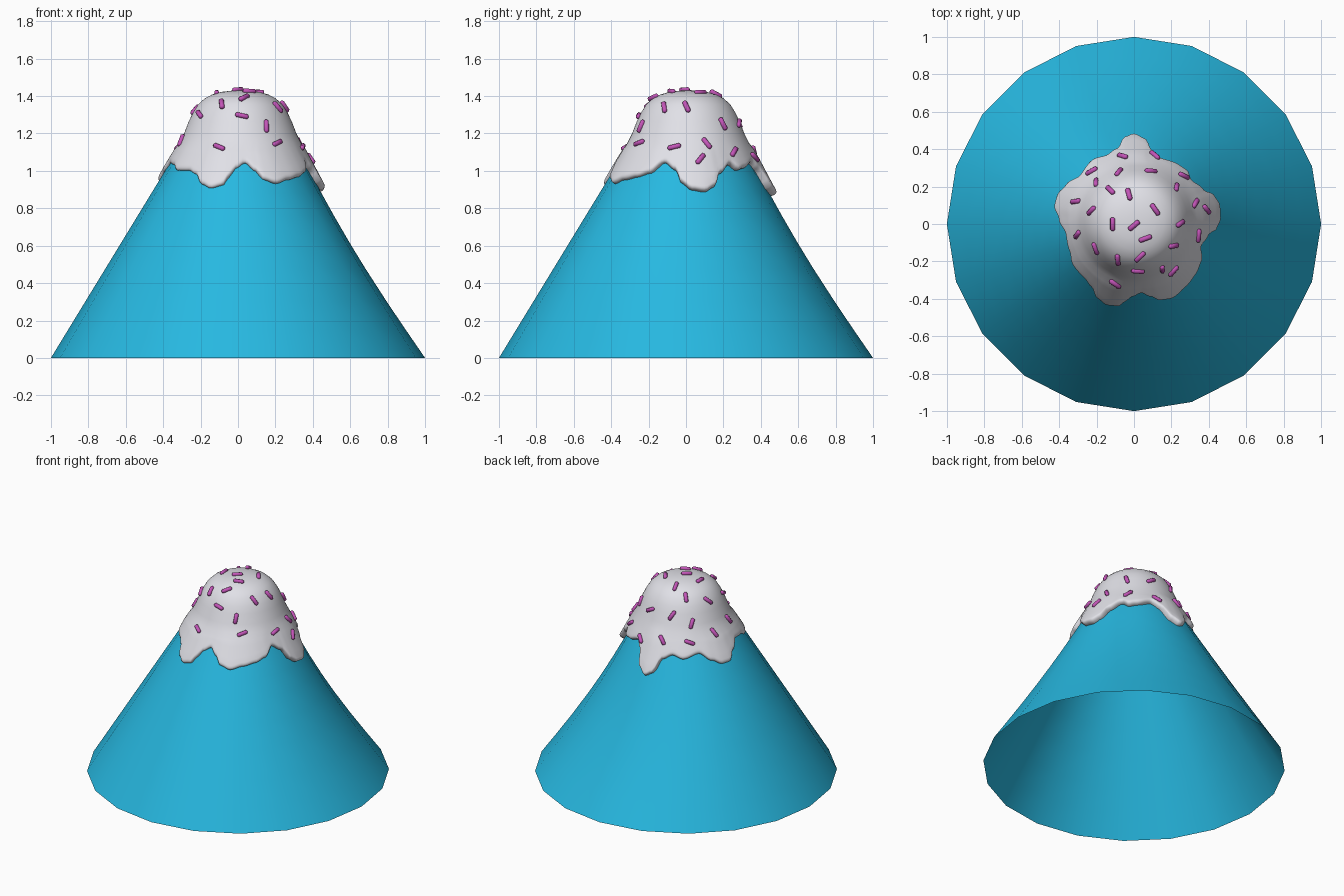
import bpy, bmesh, math
from mathutils import Vector, Matrix
from mathutils.bvhtree import BVHTree

if "Cube" in bpy.data.objects:
    bpy.data.objects.remove(bpy.data.objects["Cube"])


def material(name, rgb):
    m = bpy.data.materials.new(name)
    m.diffuse_color = (*rgb, 1)
    m.use_nodes = True
    m.node_tree.nodes["Principled BSDF"].inputs["Base Color"].default_value = m.diffuse_color
    return m


def finish(bm, name, mat):
    bmesh.ops.recalc_face_normals(bm, faces=bm.faces)
    me = bpy.data.meshes.new(name)
    bm.to_mesh(me)
    bm.free()
    me.materials.append(mat)
    for p in me.polygons:
        p.use_smooth = True
    ob = bpy.data.objects.new(name, me)
    bpy.context.collection.objects.link(ob)
    return ob


def skin(rings, apex):
    """Loft closed rings of points, top ring closed to an apex point."""
    bm = bmesh.new()
    rows = [[bm.verts.new(p) for p in ring] for ring in rings]
    top = bm.verts.new(apex)
    n = len(rows[0])
    for i in range(n):
        j = (i + 1) % n
        bm.faces.new((top, rows[0][i], rows[0][j]))
        for a, b in zip(rows, rows[1:]):
            bm.faces.new((a[i], b[i], b[j], a[j]))
    return bm


def cone_r(t, z):
    # straight slope, slightly hollow towards +x +y
    hollow = 0.04 * math.sin(math.pi * min(z / 1.1, 1)) * max(0, math.cos(t - math.pi / 4))
    return 1 - 0.61 * z - hollow


def polar(t, r, z):
    return (r * math.cos(t), r * math.sin(t), z)


# Lower edge of the icing: (angle in degrees, height)
EDGE = [(4, .895), (13, .885), (20, .91), (26, .98), (38, 1.03), (45, 1.0), (52, 1.01),
        (68, 1.04), (76, 1.0), (83, .90), (90, .865), (96, .89), (102, .98), (112, 1.01),
        (122, .99), (138, 1.02), (150, .97), (159, .94), (167, .94), (176, .99), (188, 1.04),
        (203, 1.03), (214, 1.0), (228, 1.0), (236, .98), (244, .925), (251, .905), (259, .92),
        (264, .97), (268, 1.01), (276, 1.04), (283, 1.0), (289, .95), (298, .93), (309, .95),
        (321, .965), (331, .985), (342, 1.04), (352, 1.0), (357, .93), (364, .895)]


def edge_z(deg):
    if deg < 4:
        deg += 360
    for (a, za), (b, zb) in zip(EDGE, EDGE[1:]):
        if a <= deg <= b:
            f = (deg - a) / (b - a)
            return za + (zb - za) * f * f * (3 - 2 * f)


blue = material("sky blue", (0.02, 0.48, 0.75))
white = material("icing white", (0.75, 0.75, 0.80))
pink = material("sprinkle pink", (0.55, 0.09, 0.48))

# Hollow 20-sided cone, open at the base
ang20 = [math.radians(18 * i) for i in range(20)]
levels = [1.34, 1.2, 1.0, 0.88, 0.76, 0.62, 0.48, 0.3, 0.15, 0]
finish(skin([[polar(t, cone_r(t, z), z) for t in ang20] for z in levels], (0, 0, 1.37)),
       "cone", blue)

# Icing cap: dome rings, then drips following the cone down to a rounded lip
N = 180
DOME = [(.05, 1.428), (.10, 1.422), (.15, 1.408), (.19, 1.387), (.225, 1.355),
        (.253, 1.31), (.275, 1.265), (.30, 1.20), (.325, 1.15)]
S = 0.012
rings = [[(r * math.cos(math.radians(i * 360 / N)) + S, r * math.sin(math.radians(i * 360 / N)) + S, z)
          for i in range(N)] for r, z in DOME]
drip = [[] for _ in range(11)]
for i in range(N):
    deg = i * 360 / N
    t = math.radians(deg)
    zb = edge_z(deg)
    off = 0.026 + 0.008 * (math.cos(t) + math.sin(t)) + 0.06 * (1.04 - zb)
    lip = zb + 0.035
    for k in range(5):
        z = 1.11 + (lip - 1.11) * k / 4
        drip[k].append(polar(t, cone_r(t, z) + off, z))
    for k in range(1, 7):
        a = math.radians(15 * k)
        z = lip - 0.035 * math.sin(a)
        drip[4 + k].append(polar(t, cone_r(t, z) + (off + 0.012) * math.cos(a) - 0.012, z))
bm = skin(rings + drip, (S, S, 1.43))
bmesh.ops.recalc_face_normals(bm, faces=bm.faces)
tree = BVHTree.FromBMesh(bm)
finish(bm, "icing", white)

# Sprinkles: (x, y, heading in degrees seen from above)
SPRINKLES = [(-.06, .36, -15), (.11, .365, -40), (.09, .28, -5), (.265, .255, -25),
             (-.08, .275, 50), (-.225, .28, 30), (-.20, .22, 90), (-.125, .18, -45),
             (-.027, .158, -75), (.225, .195, 80), (-.31, .12, 10), (-.225, .07, 45),
             (-.113, 0, 90), (.112, .077, -55), (0, -.008, 40), (.245, .003, 35),
             (.325, .11, 60), (.385, .077, -50), (.06, -.077, 20), (-.30, -.056, 55),
             (-.203, -.13, -70), (-.086, -.19, -85), (.032, -.174, 45), (.21, -.115, 10),
             (.342, -.062, 85), (.021, -.249, -5), (.15, -.238, -85), (.209, -.249, 50),
             (-.10, -.318, -35)]
bm = bmesh.new()
R, HALF = 0.0135, 0.036
CAPSULE = [(0.45 * R, -HALF), (R, -HALF + 0.007), (R, HALF - 0.007), (0.45 * R, HALF)]
for x, y, h in SPRINKLES:
    hit, nor, _, _ = tree.ray_cast(Vector((x, y, 3)), Vector((0, 0, -1)))
    if hit is None:
        continue
    c, s = math.cos(math.radians(h)), math.sin(math.radians(h))
    axis = Vector((c, s, -(nor.x * c + nor.y * s) / nor.z)).normalized()
    side = nor.cross(axis).normalized()
    rows = []
    for r, d in CAPSULE:
        rows.append([bm.verts.new(hit + nor * 0.004 + axis * d + r * (
            side * math.cos(k * math.pi / 4) + nor * math.sin(k * math.pi / 4))) for k in range(8)])
    for a, b in zip(rows, rows[1:]):
        for k in range(8):
            bm.faces.new((a[k], a[(k + 1) % 8], b[(k + 1) % 8], b[k]))
    bm.faces.new(rows[0])
    bm.faces.new(rows[-1])
finish(bm, "sprinkles", pink)
